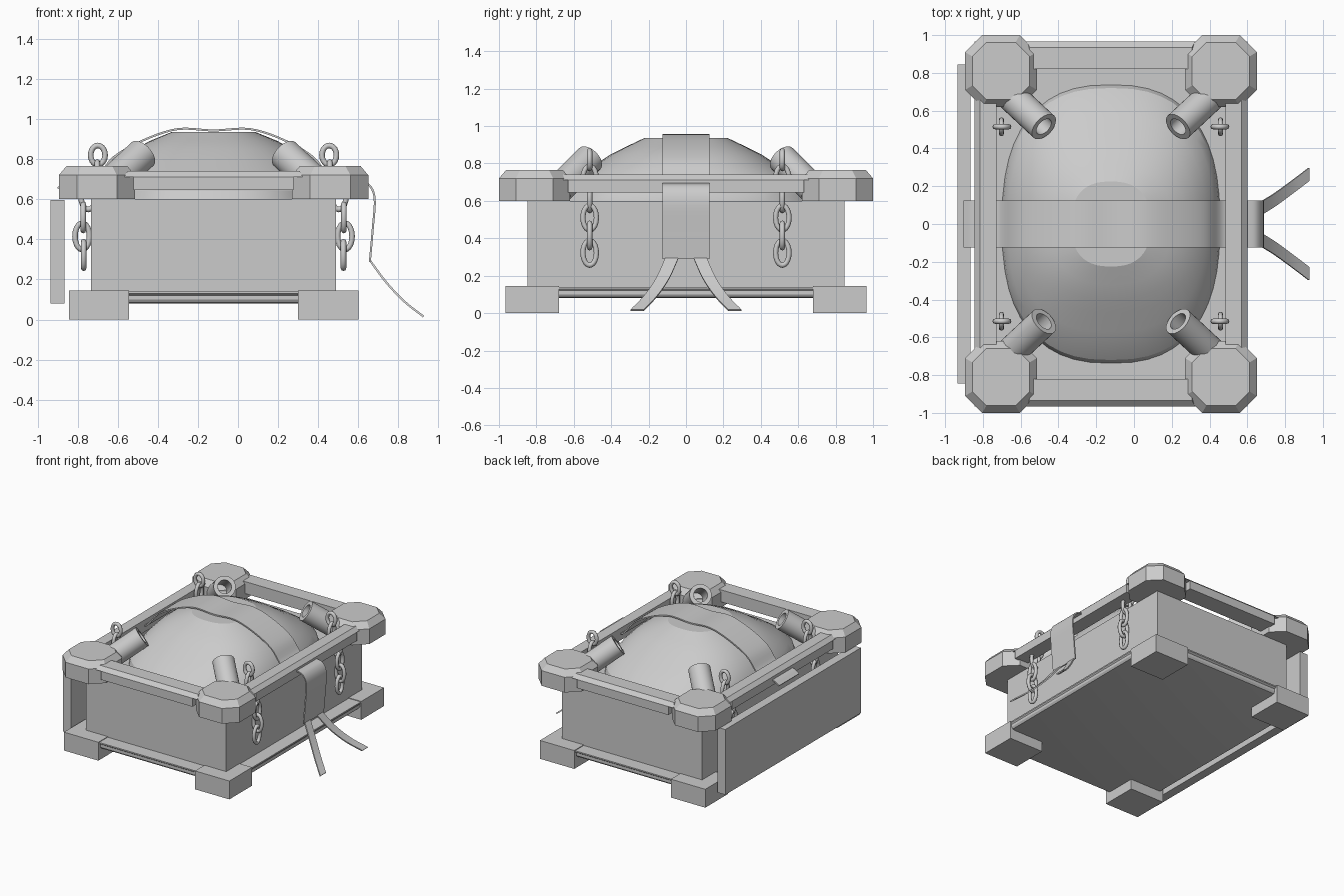
import bpy, bmesh, math
from mathutils import Vector, Matrix

old = bpy.data.objects.get("Cube")
if old:
    bpy.data.objects.remove(old, do_unlink=True)

CX = -0.122  # symmetry plane of the chest
SIDES = [(-1, "right"), (1, "left")]
ENDS = [(-1, "front"), (1, "back")]

grey = bpy.data.materials.new("plain_grey")
grey.use_nodes = True
grey.diffuse_color = (0.6, 0.6, 0.6, 1)
grey.node_tree.nodes["Principled BSDF"].inputs["Base Color"].default_value = (0.6, 0.6, 0.6, 1)


def finish(name, bm, smooth=None):
    bmesh.ops.recalc_face_normals(bm, faces=bm.faces[:])
    mesh = bpy.data.meshes.new(name)
    bm.to_mesh(mesh)
    bm.free()
    obj = bpy.data.objects.new(name, mesh)
    bpy.context.collection.objects.link(obj)
    mesh.materials.append(grey)
    if smooth:
        bpy.ops.object.select_all(action='DESELECT')
        obj.select_set(True)
        bpy.context.view_layer.objects.active = obj
        bpy.ops.object.shade_smooth_by_angle(angle=math.radians(smooth))
    return obj


def loft(bm, rings, caps=True, loop=False):
    """Skin a list of closed rings of points."""
    vs = [[bm.verts.new(p) for p in r] for r in rings]
    n = len(vs[0])
    pairs = list(zip(vs, vs[1:])) + ([(vs[-1], vs[0])] if loop else [])
    for a, b in pairs:
        for i in range(n):
            bm.faces.new((a[i], a[(i + 1) % n], b[(i + 1) % n], b[i]))
    if caps and not loop:
        bm.faces.new(vs[0])
        bm.faces.new(vs[-1])


def rect(x0, x1, y0, y1, z):
    return [(x0, y0, z), (x1, y0, z), (x1, y1, z), (x0, y1, z)]


def box(name, x, y, z):
    x, y = sorted(x), sorted(y)
    bm = bmesh.new()
    loft(bm, [rect(*x, *y, z[0]), rect(*x, *y, z[1])])
    return finish(name, bm)


def octagon(cx, cy, h, c, z):
    pts = [(h, c - h), (h, h - c), (h - c, h), (c - h, h),
           (-h, h - c), (-h, c - h), (c - h, -h), (h - c, -h)]
    return [(cx + a, cy + b, z) for a, b in pts]


def spline(pts, steps=5):
    """Catmull-Rom samples through the points."""
    p = [Vector(q) for q in pts]
    p = [2 * p[0] - p[1]] + p + [2 * p[-1] - p[-2]]
    out = []
    for a, b, c, d in zip(p, p[1:], p[2:], p[3:]):
        for k in range(steps):
            t = k / steps
            out.append(0.5 * (2 * b + (c - a) * t + (2 * a - 5 * b + 4 * c - d) * t * t
                              + (3 * b - a - 3 * c + d) * t ** 3))
    return out + [p[-2]]


def ribbon(name, pts, half, thick=0.01):
    """Flat band whose width runs along y."""
    path = spline(pts)
    rings = []
    for i, q in enumerate(path):
        t = path[min(i + 1, len(path) - 1)] - path[max(i - 1, 0)]
        n = Vector((-t.z, 0, t.x)).normalized() * thick / 2
        w = Vector((0, half, 0))
        rings.append([q - w - n, q + w - n, q + w + n, q - w + n])
    bm = bmesh.new()
    loft(bm, rings)
    return finish(name, bm, 30)


# Body, base slab and side panel
box("body", (CX - 0.612, CX + 0.612), (-0.847, 0.847), (0.12, 0.6))
bm = bmesh.new()
loft(bm, [rect(CX - g, CX + g, -h, h, z) for g, h, z in
          [(0.68, 0.91, 0.08), (0.70, 0.93, 0.085), (0.71, 0.94, 0.1),
           (0.71, 0.94, 0.12), (0.718, 0.955, 0.13), (0.718, 0.955, 0.14)]])
finish("base_slab", bm, 30)
box("side_panel", (-0.935, -0.865), (-0.845, 0.845), (0.08, 0.595))

# Domed lid
bm = bmesh.new()
rings = []
for rx, ry, z in [(0.577, 0.737, 0.6), (0.57, 0.72, 0.64), (0.545, 0.66, 0.69),
                  (0.505, 0.57, 0.748), (0.45, 0.47, 0.805), (0.39, 0.40, 0.85),
                  (0.32, 0.32, 0.89), (0.21, 0.225, 0.935)]:
    ring = []
    for i in range(48):
        a = math.tau * i / 48
        c, s = math.cos(a), math.sin(a)
        e = 0.8
        ring.append((CX + rx * math.copysign(abs(c) ** e, c),
                     ry * math.copysign(abs(s) ** e, s), z))
    rings.append(ring)
loft(bm, rings)
finish("domed_lid", bm, 20)

# Corner feet, frame corners, tubes and chains
for sx, xn in SIDES:
    for sy, yn in ENDS:
        tag = f"{yn}_{xn}"
        box("foot_" + tag, (CX + sx * 0.422, CX + sx * 0.722), (sy * 0.68, sy * 0.965), (0, 0.145))

        bm = bmesh.new()
        px, py = CX + sx * 0.582, sy * 0.81
        loft(bm, [octagon(px, py, 0.19, 0.09, 0.6), octagon(px, py, 0.19, 0.09, 0.72),
                  octagon(px, py, 0.152, 0.075, 0.765)])
        finish("frame_corner_" + tag, bm)

        # hollow tube leaning inward and up
        el = math.radians(34)
        axis = Vector((-sx * 0.73 * math.cos(el), -sy * 0.68 * math.cos(el), math.sin(el)))
        mouth = Vector((CX + sx * 0.355, sy * 0.515, 0.825))
        turn = axis.to_track_quat('Z', 'Y').to_matrix()
        bm = bmesh.new()
        loft(bm, [[mouth + turn @ Vector((r * math.cos(math.tau * i / 32),
                                          r * math.sin(math.tau * i / 32), d)) for i in range(32)]
                  for r, d in [(0.08, -0.3), (0.08, 0), (0.05, 0), (0.05, -0.2)]])
        finish("tube_" + tag, bm, 35)

        # chain of alternating oval links
        bm = bmesh.new()
        links = [(0.577, 0.82), (0.58, 0.72), (0.625, 0.615),
                 (0.65, 0.51), (0.655, 0.415), (0.648, 0.322)]
        for k, (dx, z) in enumerate(links):
            centre = Vector((CX + sx * dx, sy * 0.515, z))
            spin = Matrix.Rotation(math.pi / 2 * (k % 2), 3, 'Z')
            rings = []
            for i in range(20):
                a = math.tau * i / 20
                out = Vector((math.cos(a), 0, math.sin(a)))
                mid = Vector((0.036 * out.x, 0, (0.048 if k == 0 else 0.066) * out.z))
                rings.append([centre + spin @ (mid + 0.014 * (
                    out * math.cos(math.tau * j / 8) + Vector((0, math.sin(math.tau * j / 8), 0))))
                    for j in range(8)])
            loft(bm, rings, loop=True)
        finish("chain_" + tag, bm, 50)

# Upper frame rails, each with a sloped lip on top
for s, n in ENDS:
    bm = bmesh.new()
    for ends, (z0, z1), cut in [(0.40, (0.645, 0.712), 0), (0.445, (0.712, 0.74), 0.03)]:
        lo, hi = sorted((s * 0.82, s * 0.965))
        lo2, hi2 = sorted((s * 0.82, s * (0.965 - cut)))
        loft(bm, [rect(CX - ends, CX + ends, lo, hi, z0),
                  rect(CX - ends + cut / 2, CX + ends - cut / 2, lo2, hi2, z1)])
    finish(n + "_rail", bm)
for s, n in SIDES:
    bm = bmesh.new()
    for ends, (z0, z1), cut in [(0.63, (0.645, 0.712), 0), (0.68, (0.712, 0.74), 0.03)]:
        lo, hi = sorted((CX + s * 0.607, CX + s * 0.722))
        lo2, hi2 = sorted((CX + s * 0.607, CX + s * (0.722 - cut)))
        loft(bm, [rect(lo, hi, -ends, ends, z0),
                  rect(lo2, hi2, -ends + cut / 2, ends - cut / 2, z1)])
    finish(n + "_rail", bm)

# Strap over the lid, through the rails and down the side
ribbon("strap", [(x, 0, z) for x, z in [
    (-0.9, 0.655), (-0.84, 0.685), (-0.715, 0.7), (-0.62, 0.81), (-0.47, 0.895), (-0.3, 0.95),
    (CX, 0.943), (0.06, 0.95), (0.23, 0.895), (0.375, 0.81), (0.47, 0.7), (0.6, 0.69),
    (0.655, 0.67), (0.682, 0.6), (0.672, 0.45), (0.658, 0.29)]], 0.125)

# Two loose strap tails
for s, n in ENDS:
    ribbon("strap_tail_" + n, [(x, s * y, z) for x, y, z in [
        (0.658, 0.075, 0.295), (0.74, 0.125, 0.185), (0.83, 0.19, 0.09), (0.925, 0.262, 0.015)]], 0.035)
